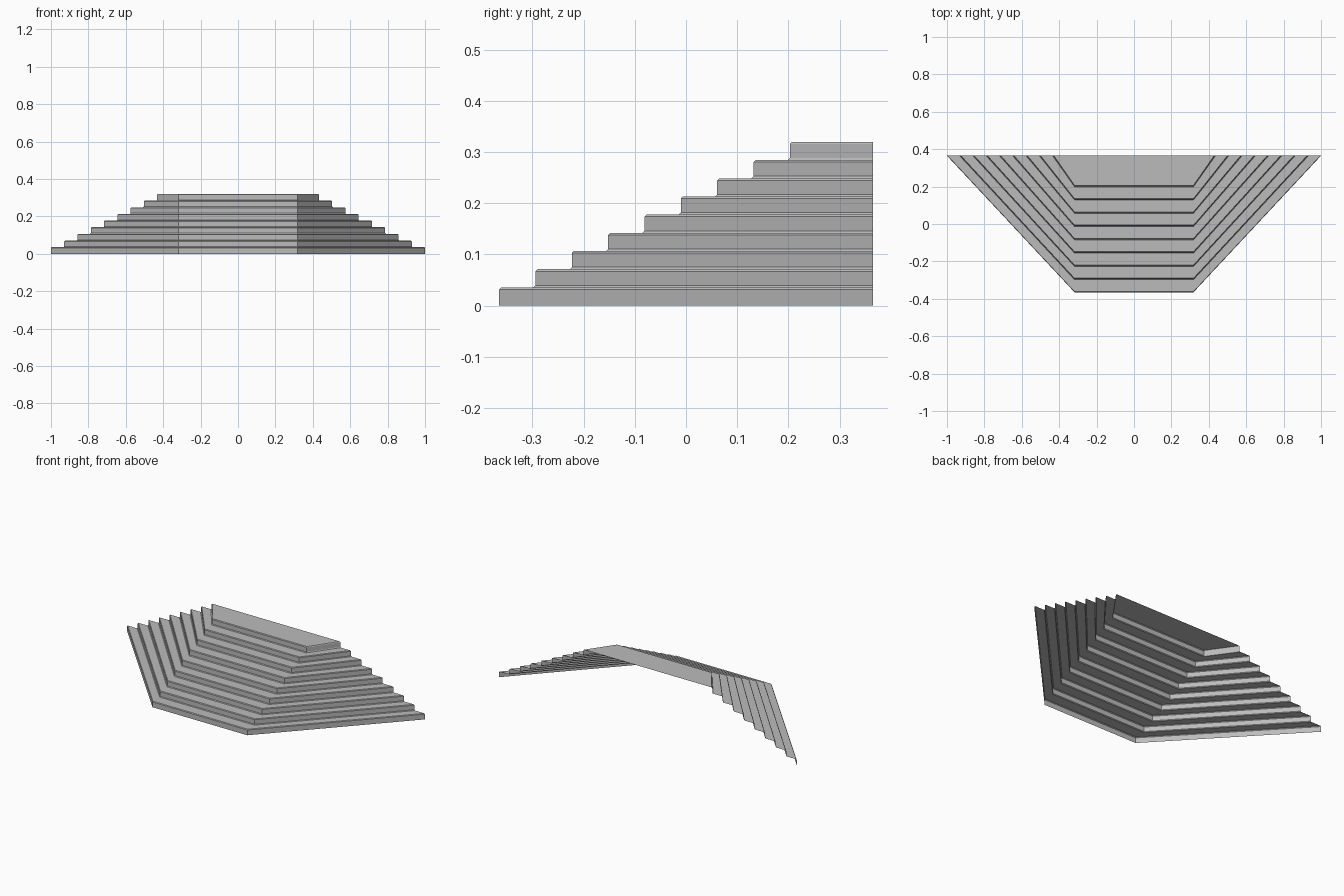
import bpy
import bmesh

if "Cube" in bpy.data.objects:
    bpy.data.objects.remove(bpy.data.objects["Cube"], do_unlink=True)

STEPS = 9
RISE = 0.32 / STEPS      # height of each step
GOING = 0.071            # depth of each tread
BACK = 0.365             # straight open back edge
CORNER = 0.318           # half width of the straight front run
EASE = 0.004             # eased nosing and riser foot

stone = bpy.data.materials.new("grey stone")
stone.use_nodes = True
grey = (0.5, 0.5, 0.5, 1)
stone.diffuse_color = grey
stone.node_tree.nodes["Principled BSDF"].inputs["Base Color"].default_value = grey


def outline(bm, inset, z):
    """Three-sided step outline, open at the back."""
    half, front = 1 - inset, inset - BACK
    points = [(-half, BACK), (-CORNER, front), (CORNER, front), (half, BACK)]
    return [bm.verts.new((x, y, z)) for x, y in points]


# Stepped section: foot, nosing and tread of every step
bm = bmesh.new()
rings = []
for i in range(STEPS):
    inset, low, high = i * GOING, i * RISE, (i + 1) * RISE
    if i:
        rings.append(outline(bm, inset - EASE, low))
    rings.append(outline(bm, inset, low + (EASE if i else 0)))
    rings.append(outline(bm, inset, high - EASE))
    rings.append(outline(bm, inset + EASE, high))

# Risers and treads as an open shell, closed by the top landing
for a, b in zip(rings, rings[1:]):
    for k in range(3):
        bm.faces.new((a[k], a[k + 1], b[k + 1], b[k]))
bm.faces.new(rings[-1])

mesh = bpy.data.meshes.new("wraparound_steps")
bm.to_mesh(mesh)
bm.free()
mesh.materials.append(stone)
steps = bpy.data.objects.new("wraparound_steps", mesh)
bpy.context.collection.objects.link(steps)
